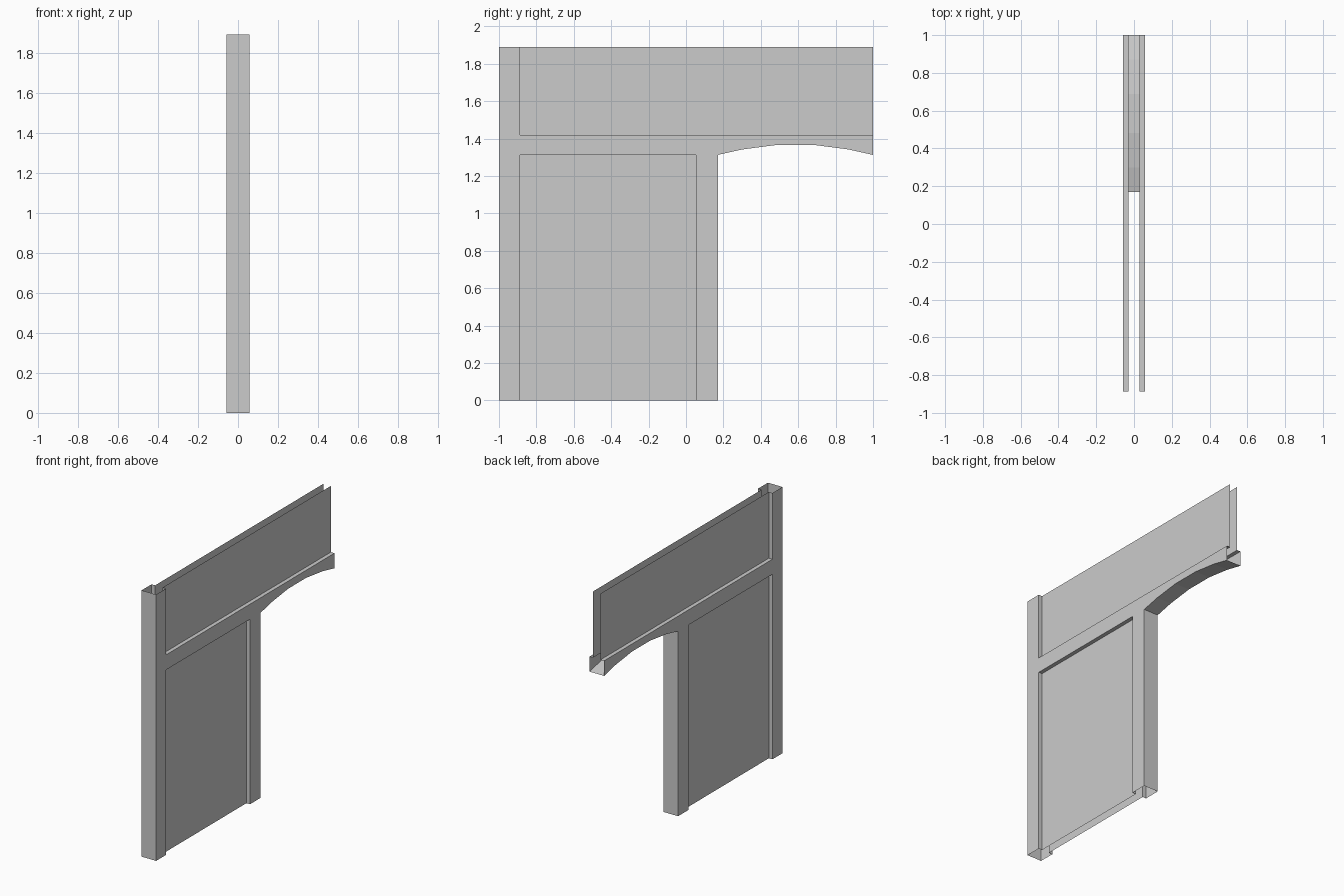
import bpy, bmesh
from mathutils import Vector

if "Cube" in bpy.data.objects:
    bpy.data.objects.remove(bpy.data.objects["Cube"])

OUT, IN = 0.057, 0.029            # half thickness of frame and of recessed panels
Y0, Y1, Y2, Y3, Y4 = -1.0, -0.888, 0.053, 0.17, 1.0
Z1, Z2, TOP = 1.313, 1.42, 1.89
ARCH = [(Y3, Z1), (0.30, 1.342), (0.483, 1.366), (0.687, 1.366), (0.87, 1.342), (Y4, Z1)]


def make_part(name, faces):
    """Each face is (points, outward direction); the half is mirrored across x = 0."""
    bm = bmesh.new()
    for pts, outward in faces:
        f = bm.faces.new([bm.verts.new(p) for p in pts])
        f.normal_update()
        if f.normal.dot(Vector(outward)) < 0:
            f.normal_flip()
    bmesh.ops.remove_doubles(bm, verts=bm.verts, dist=1e-5)
    mesh = bpy.data.meshes.new(name)
    bm.to_mesh(mesh)
    bm.free()
    ob = bpy.data.objects.new(name, mesh)
    bpy.context.collection.objects.link(ob)
    m = ob.modifiers.new("Mirror", 'MIRROR')
    m.use_axis = (True, False, False)
    return ob


def flat(x, pts):
    """Face in a plane of constant x, facing outwards."""
    return [(x, y, z) for y, z in pts], (1, 0, 0)


def strip(xa, xb, a, b, outward):
    """Quad across the thickness, between profile points a and b."""
    return [(xa, *a), (xb, *a), (xb, *b), (xa, *b)], outward


UP, DOWN, LEFT, RIGHT = (0, 0, 1), (0, 0, -1), (0, -1, 0), (0, 1, 0)

# Raised frame: post, rail, pillar and arch in one outline, with its reveals
outline = [(Y0, 0), (Y1, 0), (Y1, Z1), (Y2, Z1), (Y2, 0), (Y3, 0), *ARCH,
           (Y4, Z2), (Y1, Z2), (Y1, TOP), (Y0, TOP)]
make_part("wall_frame", [
    flat(OUT, outline),
    strip(0, OUT, (Y0, 0), (Y0, TOP), LEFT),       # end of wall
    strip(0, OUT, (Y3, 0), (Y3, Z1), RIGHT),       # doorway jamb
    strip(IN, OUT, (Y1, 0), (Y1, Z1), RIGHT),      # lower recess sides and top
    strip(IN, OUT, (Y2, 0), (Y2, Z1), LEFT),
    strip(IN, OUT, (Y1, Z1), (Y2, Z1), DOWN),
    strip(IN, OUT, (Y1, Z2), (Y1, TOP), RIGHT),    # upper recess side and ledge
    strip(IN, OUT, (Y1, Z2), (Y4, Z2), UP),
] + [strip(0, OUT, a, b, DOWN) for a, b in zip(ARCH, ARCH[1:])])

# Recessed panels
for name, ya, yb, za, zb in (("lower_panel", Y1, Y2, 0, Z1), ("upper_panel", Y1, Y4, Z2, TOP)):
    make_part(name, [flat(IN, [(ya, za), (yb, za), (yb, zb), (ya, zb)])])
